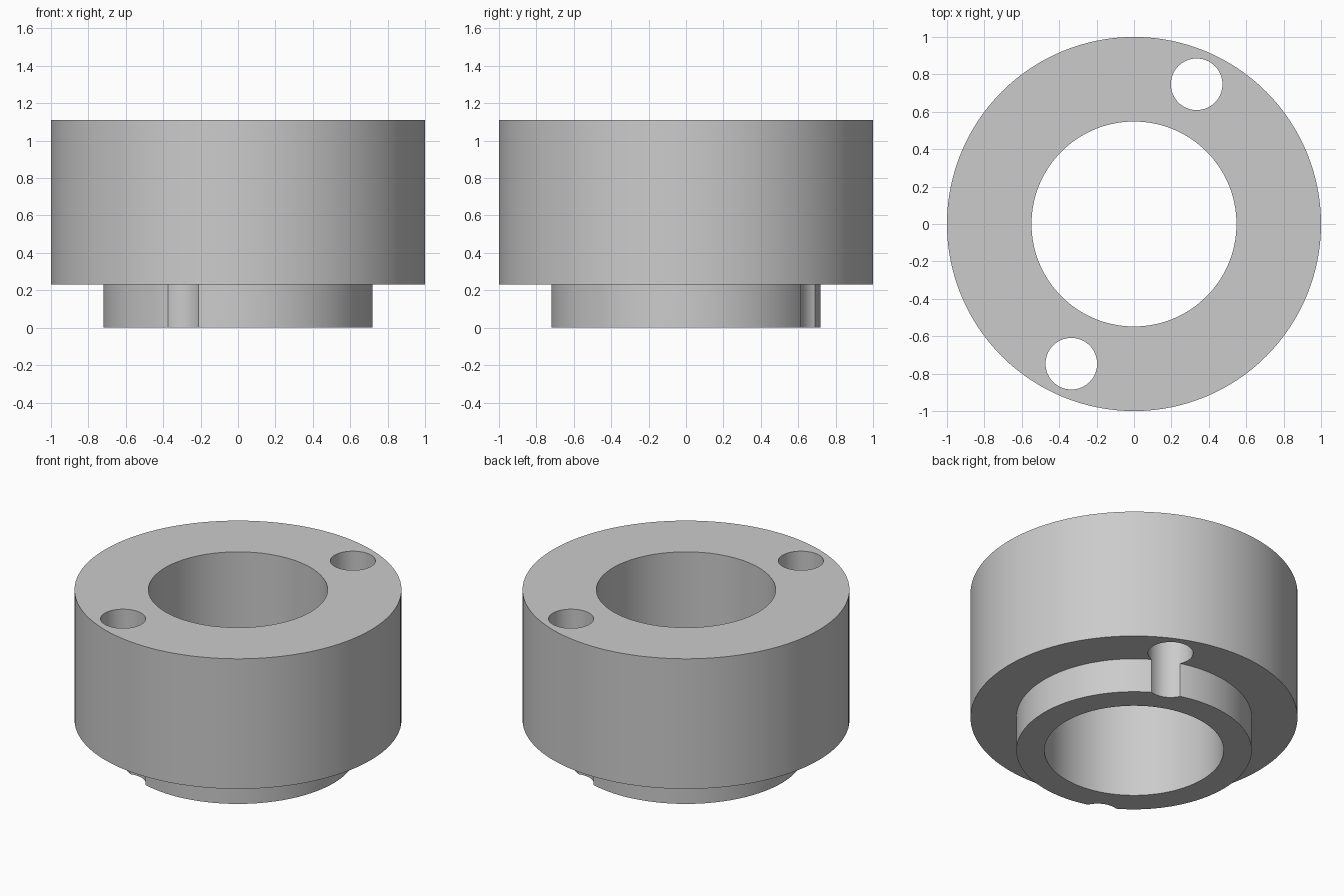
import bpy, bmesh, math
from mathutils import Matrix, Vector

if "Cube" in bpy.data.objects:
    bpy.data.objects.remove(bpy.data.objects["Cube"], do_unlink=True)

BORE, HUB, RIM = 0.548, 0.72, 1.0
STEP, TOP = 0.232, 1.11
HOLE_AT, HOLE_R = Vector((0.335, 0.747, 0)), 0.138


def add_object(name, bm):
    bmesh.ops.recalc_face_normals(bm, faces=bm.faces)
    mesh = bpy.data.meshes.new(name)
    bm.to_mesh(mesh)
    bm.free()
    obj = bpy.data.objects.new(name, mesh)
    bpy.context.collection.objects.link(obj)
    return obj


# Stepped collar: closed cross-section turned around the z axis
bm = bmesh.new()
section = [(BORE, 0), (HUB, 0), (HUB, STEP), (RIM, STEP), (RIM, TOP), (BORE, TOP)]
verts = [bm.verts.new((r, 0, z)) for r, z in section]
edges = [bm.edges.new((v, verts[i - 1])) for i, v in enumerate(verts)]
bmesh.ops.spin(bm, geom=verts + edges, cent=(0, 0, 0), axis=(0, 0, 1),
               angle=math.tau, steps=128, use_merge=True)
bmesh.ops.remove_doubles(bm, verts=bm.verts, dist=0.0001)
collar = add_object("stepped_collar", bm)

# Two opposite through holes, which also groove the lower hub
bm = bmesh.new()
for side in (1, -1):
    bmesh.ops.create_cone(bm, cap_ends=True, segments=64, radius1=HOLE_R, radius2=HOLE_R,
                          depth=3, matrix=Matrix.Translation(HOLE_AT * side))
cutter = add_object("hole_cutter", bm)
cutter.hide_render = True

cut = collar.modifiers.new("bolt_holes", "BOOLEAN")
cut.operation, cut.solver, cut.object = "DIFFERENCE", "EXACT", cutter
bpy.context.view_layer.objects.active = collar
collar.select_set(True)
bpy.ops.object.modifier_apply(modifier=cut.name)
bpy.data.objects.remove(cutter, do_unlink=True)

# Plain grey metal
grey = bpy.data.materials.new("plain_grey")
grey.use_nodes = True
colour = (0.6, 0.6, 0.6, 1)
grey.diffuse_color = colour
grey.node_tree.nodes["Principled BSDF"].inputs["Base Color"].default_value = colour
collar.data.materials.clear()
collar.data.materials.append(grey)

bpy.ops.object.shade_smooth_by_angle(angle=math.radians(30))
